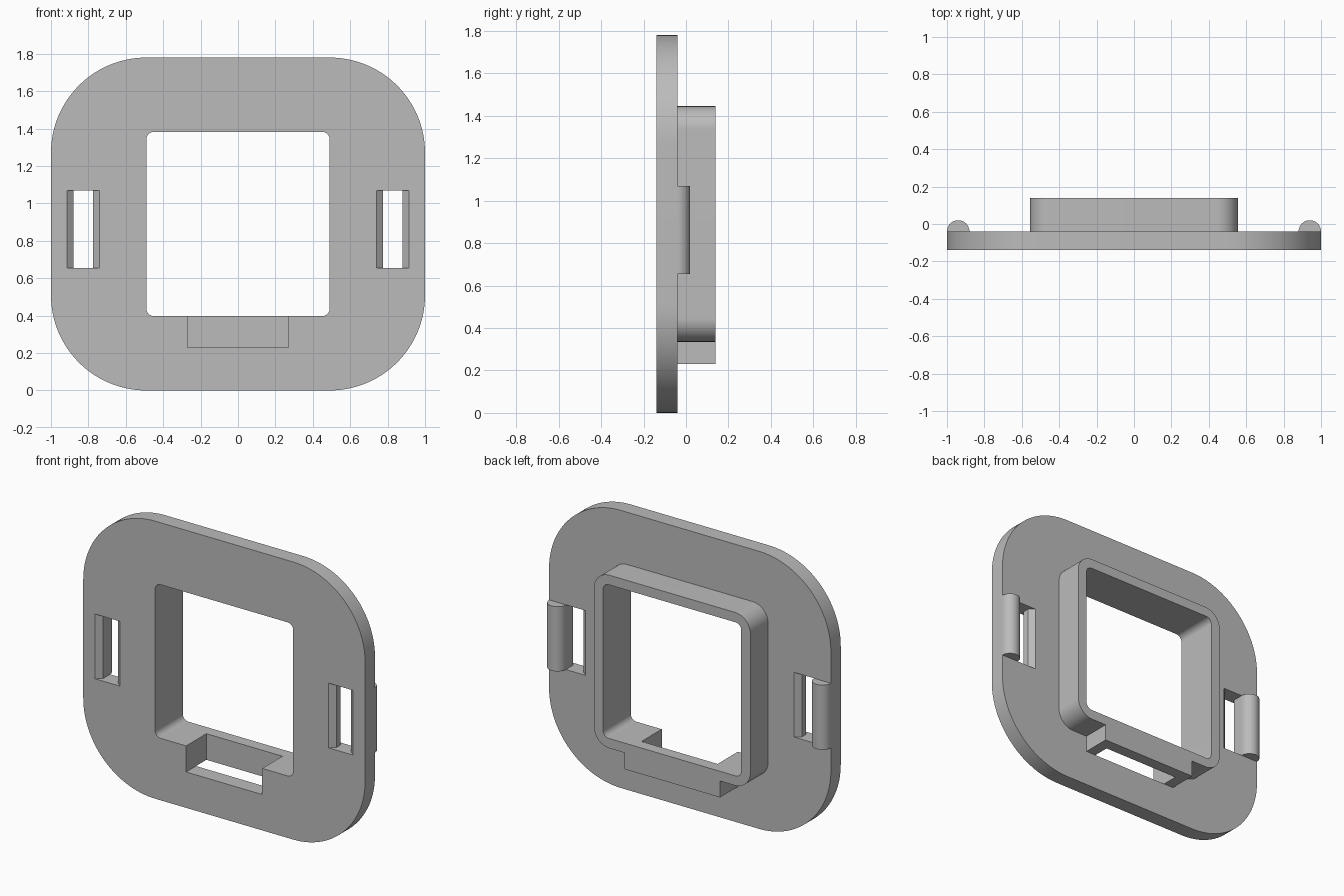
import bpy, bmesh, math
from mathutils import Vector

old = bpy.data.objects.get("Cube")
if old:
    bpy.data.objects.remove(old, do_unlink=True)

grey = bpy.data.materials.new("plain grey")
grey.use_nodes = True
colour = (0.5, 0.5, 0.5, 1)
grey.diffuse_color = colour
grey.node_tree.nodes["Principled BSDF"].inputs["Base Color"].default_value = colour

FRONT, BACK, RIM = -0.14, -0.04, 0.14      # depth levels
MID_Z = 0.89
SLOT_LOW, SLOT_HIGH = 0.655, 1.07


def prism(name, points, axis, low, high):
    """Extrude a closed 2D outline along y (outline in xz) or z (outline in xy)."""
    def place(a, b, c):
        return Vector((a, c, b)) if axis == "y" else Vector((a, b, c))
    bm = bmesh.new()
    face = bm.faces.new([bm.verts.new(place(a, b, low)) for a, b in points])
    extruded = bmesh.ops.extrude_face_region(bm, geom=[face])
    verts = [g for g in extruded["geom"] if isinstance(g, bmesh.types.BMVert)]
    bmesh.ops.translate(bm, verts=verts, vec=place(0, 0, high - low))
    bmesh.ops.recalc_face_normals(bm, faces=bm.faces)
    mesh = bpy.data.meshes.new(name)
    bm.to_mesh(mesh)
    bm.free()
    mesh.materials.append(grey)
    obj = bpy.data.objects.new(name, mesh)
    bpy.context.collection.objects.link(obj)
    return obj


def rounded(half_w, half_h, radius, steps=24):
    """Rounded rectangle outline centred on the plate."""
    points = []
    for k, (sx, sz) in enumerate([(1, 1), (-1, 1), (-1, -1), (1, -1)]):
        for i in range(steps + 1):
            t = math.pi / 2 * (k + i / steps)
            points.append((sx * (half_w - radius) + radius * math.cos(t),
                           MID_Z + sz * (half_h - radius) + radius * math.sin(t)))
    return points


def activate(obj):
    bpy.ops.object.select_all(action="DESELECT")
    obj.select_set(True)
    bpy.context.view_layer.objects.active = obj


def cut(obj, cutters):
    activate(obj)
    for cutter in cutters:
        mod = obj.modifiers.new("cut", "BOOLEAN")
        mod.operation, mod.solver, mod.object = "DIFFERENCE", "EXACT", cutter
        bpy.ops.object.modifier_apply(modifier=mod.name)


# Main parts
plate = prism("face_plate", rounded(1.0, 0.89, 0.51, 32), "y", FRONT, BACK)
collar = prism("rear_collar", rounded(0.555, 0.555, 0.11), "y", BACK, RIM)

# U-shaped housing under the collar, open at the bottom
housing = prism("notch_housing",
                [(-0.34, BACK), (-0.34, RIM), (0.34, RIM), (0.34, BACK),
                 (0.27, BACK), (0.27, 0.065), (-0.27, 0.065), (-0.27, BACK)],
                "z", 0.23, 0.335)

# Half-round clips beside the slots
parts = [plate, collar, housing]
slots = []
for side, sign in (("left", 1), ("right", -1)):
    arc = [(sign * (0.94 + 0.06 * math.cos(math.pi * i / 24)),
            BACK + 0.06 * math.sin(math.pi * i / 24)) for i in range(25)]
    parts.append(prism(side + "_clip", arc, "z", SLOT_LOW, SLOT_HIGH))
    # Slot outline with bevelled lips
    lip = [(0.74, -0.2), (0.74, FRONT), (0.775, -0.11), (0.775, -0.07),
           (0.74, BACK), (0.74, 0), (0.88, 0), (0.88, -0.11),
           (0.915, FRONT), (0.915, -0.2)]
    slots.append(prism(side + "_slot_cutter", [(sign * x, y) for x, y in lip],
                       "z", SLOT_LOW, SLOT_HIGH))

# Central opening and the notch below it
opening = prism("opening_cutter", rounded(0.49, 0.4925, 0.04, 12), "y", -0.3, 0.3)
notch = prism("notch_cutter", [(-0.27, 0.23), (0.27, 0.23), (0.27, 0.6), (-0.27, 0.6)],
              "y", -0.3, 0.065)
cut(plate, [opening, notch] + slots)
cut(collar, [opening, notch])
for cutter in [opening, notch] + slots:
    bpy.data.objects.remove(cutter, do_unlink=True)

for obj in parts:
    activate(obj)
    bpy.ops.object.shade_smooth_by_angle(angle=math.radians(25))
